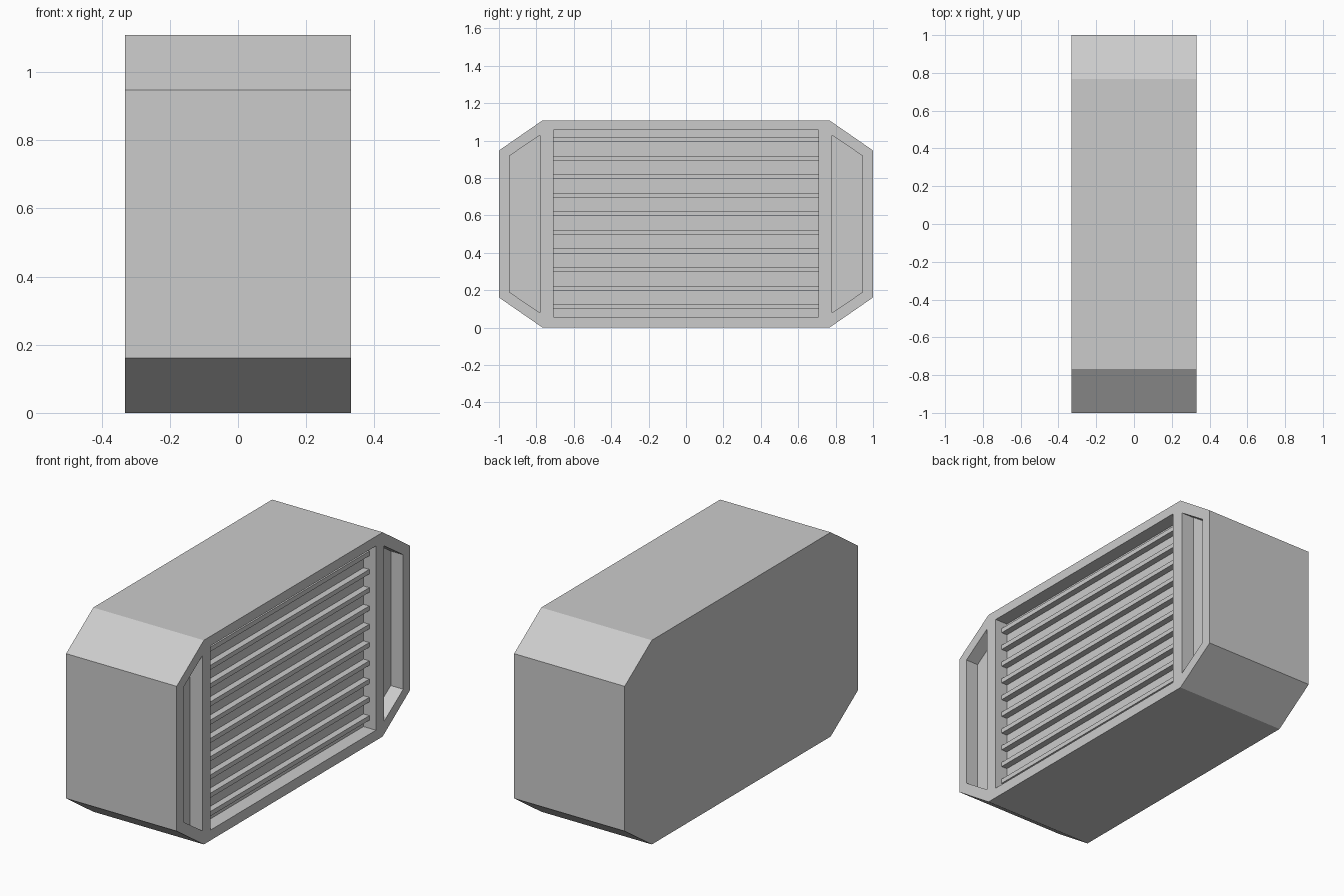
import bpy
import bmesh

cube = bpy.data.objects.get("Cube")
if cube:
    bpy.data.objects.remove(cube, do_unlink=True)

HALF_W = 0.332           # half the body thickness along x
HEIGHT = 1.108
MID_Z = HEIGHT / 2
FLOOR_X = HALF_W - 0.075  # depth plane of the recesses

grey = bpy.data.materials.new("light_grey")
grey.use_nodes = True
colour = (0.6, 0.6, 0.6, 1)
grey.diffuse_color = colour
grey.node_tree.nodes["Principled BSDF"].inputs["Base Color"].default_value = colour


def prism(name, outline, x0, x1):
    """Extrude a (y, z) outline along x from x0 to x1."""
    bm = bmesh.new()
    face = bm.faces.new([bm.verts.new((x0, y, z)) for y, z in outline])
    moved = bmesh.ops.extrude_face_region(bm, geom=[face])["geom"]
    verts = [v for v in moved if isinstance(v, bmesh.types.BMVert)]
    bmesh.ops.translate(bm, verts=verts, vec=(x1 - x0, 0, 0))
    bmesh.ops.recalc_face_normals(bm, faces=bm.faces)
    mesh = bpy.data.meshes.new(name)
    bm.to_mesh(mesh)
    bm.free()
    mesh.materials.append(grey)
    obj = bpy.data.objects.new(name, mesh)
    bpy.context.collection.objects.link(obj)
    return obj


def rectangle(half_y, z0, z1):
    return [(-half_y, z0), (half_y, z0), (half_y, z1), (-half_y, z1)]


def cut(target, cutter):
    cutter.hide_render = True
    mod = target.modifiers.new("recess", 'BOOLEAN')
    mod.operation = 'DIFFERENCE'
    mod.solver = 'EXACT'
    mod.object = cutter
    bpy.context.view_layer.objects.active = target
    bpy.ops.object.modifier_apply(modifier=mod.name)
    bpy.data.objects.remove(cutter, do_unlink=True)


# Housing with chamfered ends
quarter = [(1.0, 0.393), (0.767, MID_Z)]
upper = quarter + [(-y, h) for y, h in reversed(quarter)]
outline = [(y, MID_Z + h) for y, h in upper]
outline += [(y, MID_Z - h) for y, h in reversed(upper)]
housing = prism("housing", outline, -HALF_W, HALF_W)

# Central grille recess
cut(housing, prism("grille_cutter", rectangle(0.709, 0.056, 1.056),
                   FLOOR_X, HALF_W + 0.1))

# Trapezoid pocket at each end
for side in (-1, 1):
    pocket = [(side * y, MID_Z + h) for y, h in
              ((0.78, -0.475), (0.943, -0.365), (0.943, 0.365), (0.78, 0.475))]
    cut(housing, prism("pocket_cutter", pocket, FLOOR_X, HALF_W + 0.1))

# Horizontal grille slats
for i in range(10):
    z = 0.112 + i * 0.0992
    prism(f"grille_slat_{i + 1}", rectangle(0.709, z - 0.0125, z + 0.0125),
          FLOOR_X - 0.005, FLOOR_X + 0.035)
